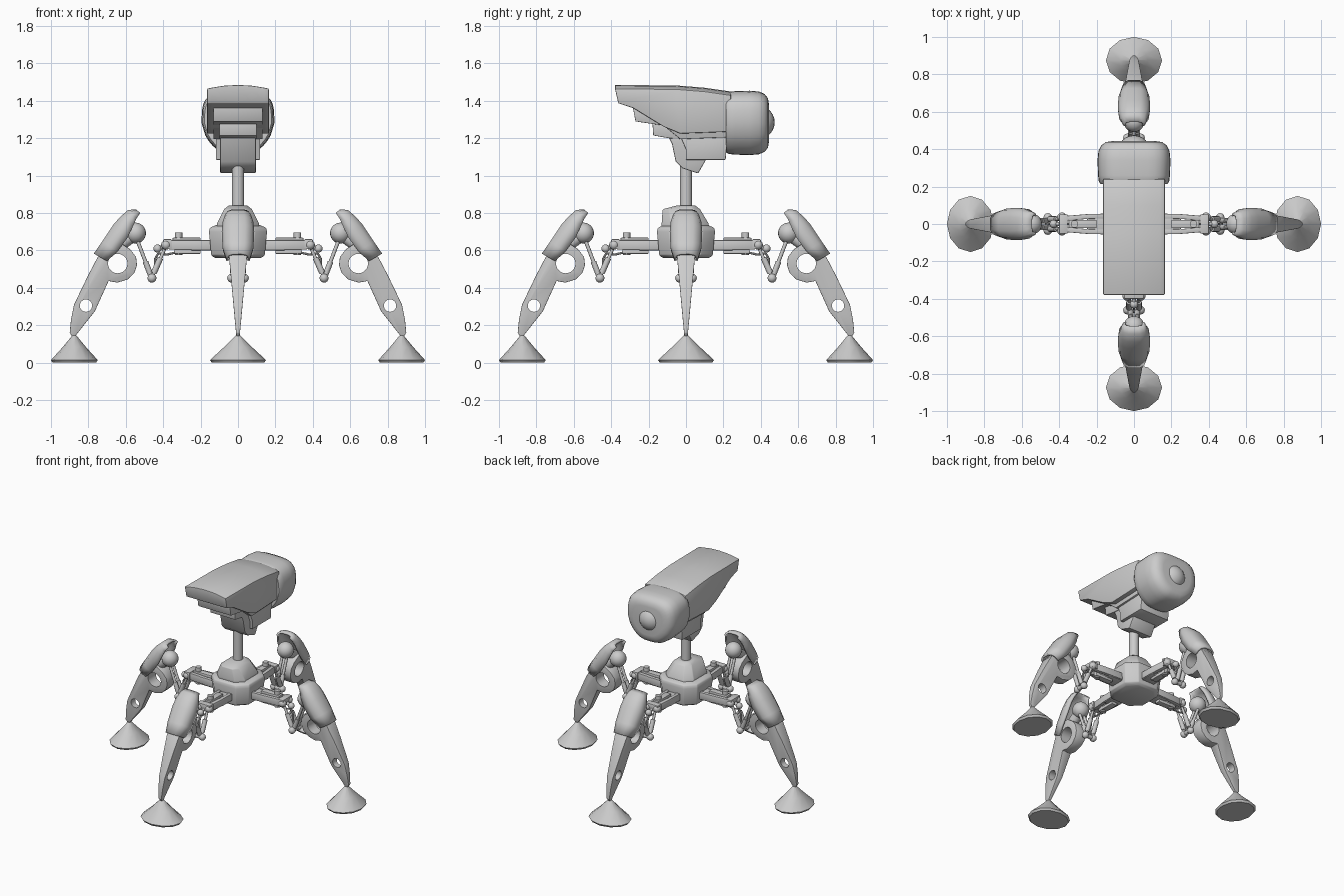
import bpy, bmesh
from math import pi, sin, cos, copysign
from mathutils import Vector

if "Cube" in bpy.data.objects:
    bpy.data.objects.remove(bpy.data.objects["Cube"])

leg_parts = []


def finish(name, bm, smooth=35, bevel=0.0, leg=False):
    bmesh.ops.recalc_face_normals(bm, faces=bm.faces)
    if bevel:
        edges = [e for e in bm.edges if len(e.link_faces) == 2 and e.calc_face_angle(0) > 0.6]
        bmesh.ops.bevel(bm, geom=edges, offset=bevel, segments=2, profile=0.5, affect='EDGES')
    me = bpy.data.meshes.new(name)
    bm.to_mesh(me)
    bm.free()
    ob = bpy.data.objects.new(name, me)
    bpy.context.collection.objects.link(ob)
    me.shade_smooth()
    me.set_sharp_from_angle(angle=smooth * pi / 180)
    if leg:
        leg_parts.append(ob)
    return ob


def loft(name, rings, closed=True, **kw):
    """Skin a list of equal-length point rings."""
    bm = bmesh.new()
    vs = [[bm.verts.new(p) for p in r] for r in rings]
    n = len(rings[0])
    for a, b in zip(vs, vs[1:]):
        for i in range(n if closed else n - 1):
            j = (i + 1) % n
            bm.faces.new((a[i], a[j], b[j], b[i]))
    if closed:
        bm.faces.new(vs[0])
        bm.faces.new(vs[-1])
    return finish(name, bm, **kw)


def side_prism(name, prof, w, **kw):
    """Extrude a (y, z) profile across x."""
    return loft(name, [[(s * w, y, z) for y, z in prof] for s in (-1, 1)], **kw)


def rod(name, p, q, r, r2=None, n=12, leg=True, **kw):
    p, q = Vector(p), Vector(q)
    d = q - p
    bm = bmesh.new()
    bmesh.ops.create_cone(bm, cap_ends=True, segments=n, radius1=r,
                          radius2=r if r2 is None else r2, depth=d.length)
    bm.transform(d.to_track_quat('Z', 'Y').to_matrix().to_4x4())
    bmesh.ops.translate(bm, verts=bm.verts, vec=(p + q) / 2)
    return finish(name, bm, leg=leg, **kw)


def ball(name, c, r, n=16, leg=True):
    bm = bmesh.new()
    bmesh.ops.create_uvsphere(bm, u_segments=n, v_segments=n // 2 + 2, radius=r)
    bmesh.ops.translate(bm, verts=bm.verts, vec=c)
    return finish(name, bm, leg=leg)


def box(name, lo, hi, bevel=0.004, leg=True):
    x0, y0, z0 = lo
    x1, y1, z1 = hi
    ring = [(x0, y0), (x1, y0), (x1, y1), (x0, y1)]
    return loft(name, [[(x, y, z) for x, y in ring] for z in (z0, z1)], bevel=bevel, leg=leg)


def octagon(x, y0, y1, c, z):
    return [(x, y0 + c, z), (x, y1 - c, z), (x - c, y1, z), (c - x, y1, z),
            (-x, y1 - c, z), (-x, y0 + c, z), (c - x, y0, z), (x - c, y0, z)]


# Body: lower hub, faceted upper dome and post
loft("hub", [octagon(h, -h, h, 0.065, z) for h, z in
             ((0.125, 0.56), (0.143, 0.575), (0.155, 0.70), (0.15, 0.722), (0.12, 0.735))], bevel=0.006)
loft("hub_dome", [octagon(x, a, b, c, z) for x, a, b, c, z in
                  ((0.115, -0.13, 0.125, 0.05, 0.72), (0.112, -0.13, 0.12, 0.05, 0.745),
                   (0.075, -0.125, 0.075, 0.035, 0.82), (0.05, -0.05, 0.05, 0.025, 0.84))], bevel=0.005)
rod("neck_post", (0, 0, 0.8), (0, 0, 1.06), 0.033, n=20, leg=False)

# Head: arched hood, stepped underside tiers, neck bracket
hood = [(-0.38, 1.465), (-0.362, 1.387), (-0.28, 1.36), (-0.12, 1.262), (-0.03, 1.225),
        (0.24, 1.235), (0.24, 1.43), (0.10, 1.45), (-0.05, 1.462)]
rings = []
for t in (-1, -0.85, -0.45, 0, 0.45, 0.85, 1):
    up = 0.02 * (1 - t * t)
    rings.append([(0.165 * t, y, z + (up if i in (0, 6, 7, 8) else 0))
                  for i, (y, z) in enumerate(hood)])
loft("head_hood", rings, bevel=0.005)
side_prism("head_tier_upper", [(-0.285, 1.37), (-0.27, 1.29), (-0.12, 1.268), (-0.03, 1.195),
                               (0.22, 1.205), (0.22, 1.38)], 0.132, bevel=0.003)
side_prism("head_tier_lower", [(-0.18, 1.29), (-0.175, 1.215), (-0.09, 1.2), (0.1, 1.19),
                               (0.1, 1.29)], 0.1, bevel=0.003)
side_prism("head_bracket", [(-0.1, 1.22), (-0.075, 1.17), (-0.055, 1.075), (-0.02, 1.04), (0.065, 1.012),
                            (0.11, 1.09), (0.14, 1.22)], 0.095, bevel=0.006)
side_prism("head_battery_box", [(-0.03, 1.21), (0.0, 1.14), (0.0, 1.085), (0.212, 1.085),
                                (0.222, 1.21)], 0.118, bevel=0.004)


# Lens housing: rounded square, narrower at the bottom
def lens_ring(y, s, n=32):
    out = []
    for i in range(n):
        a = 2 * pi * i / n
        u = copysign(abs(cos(a)) ** 0.58, cos(a))
        v = copysign(abs(sin(a)) ** 0.58, sin(a))
        taper = 1 - 0.38 * max(0, -v) ** 1.5
        out.append((0.195 * s * u * taper, y, 1.282 + 0.172 * s * v))
    return out


loft("lens_housing", [lens_ring(y, s) for y, s in
                      ((0.215, 0.92), (0.228, 0.965), (0.26, 0.985), (0.34, 1.0), (0.39, 0.975),
                       (0.42, 0.9), (0.438, 0.77), (0.443, 0.6))], smooth=45)
ball("lens", (0, 0.385, 1.285), 0.089, 24, leg=False)

# Leg arm: rails, bars, end block and bolts
for s in (-1, 1):
    loft("arm_rail", [[(x, s * (y - 0.013), 0.605), (x, s * (y + 0.013), 0.605),
                       (x, s * (y + 0.013), 0.655), (x, s * (y - 0.013), 0.655)]
                      for x, y in ((0.13, 0.043), (0.25, 0.04), (0.37, 0.03))], bevel=0.003, leg=True)
    ball("arm_socket", (0.385, s * 0.036, 0.63), 0.026, 12)
    # Linkage rods and pistons
    rod("link_lower", (0.387, s * 0.026, 0.62), (0.458, s * 0.026, 0.46), 0.009)
    rod("link_piston", (0.415, s * 0.026, 0.56), (0.45, s * 0.026, 0.48), 0.016)
    rod("link_upper", (0.462, s * 0.018, 0.455), (0.548, s * 0.018, 0.68), 0.010)
    rod("link_sleeve", (0.468, s * 0.018, 0.47), (0.495, s * 0.018, 0.54), 0.015)
    ball("link_knuckle", (0.46, s * 0.034, 0.452), 0.024, 12)
box("arm_root", (0.13, -0.05, 0.60), (0.25, 0.05, 0.65))
box("arm_top_bar", (0.20, -0.022, 0.642), (0.35, 0.022, 0.668))
box("arm_bottom_bar", (0.20, -0.022, 0.582), (0.34, 0.022, 0.605))
box("arm_end_block", (0.355, -0.052, 0.61), (0.40, 0.052, 0.66))
rod("arm_bolt", (0.318, 0, 0.575), (0.318, 0, 0.695), 0.02)
rod("link_axle", (0.46, -0.045, 0.452), (0.46, 0.045, 0.452), 0.015)
ball("arm_joint", (0.43, 0, 0.61), 0.022, 12)
rod("arm_joint_pin", (0.38, 0, 0.625), (0.43, 0, 0.61), 0.012)

# Cable drooping from arm to knuckle
cable = [(0.33, 0.59), (0.38, 0.578), (0.425, 0.585), (0.442, 0.56), (0.445, 0.50), (0.46, 0.455)]
for a, b in zip(cable, cable[1:]):
    rod("leg_cable", (a[0], 0, a[1]), (b[0], 0, b[1]), 0.006, n=8)

# Knee: ball and strut inside the shell
ball("knee_ball", (0.548, 0, 0.693), 0.056, 20)
rod("knee_strut", (0.55, 0, 0.69), (0.66, 0, 0.61), 0.035)

# Knee shell: open curved cowl given thickness
cowl = [(0.545, 0.813, 0.525, 0.80, 0.05), (0.585, 0.81, 0.545, 0.77, 0.063), (0.625, 0.775, 0.56, 0.735, 0.075),
        (0.66, 0.735, 0.59, 0.67, 0.08), (0.72, 0.645, 0.645, 0.595, 0.076), (0.765, 0.58, 0.70, 0.545, 0.058)]
rings = []
for ox, oz, ix, iz, w in cowl:
    o, i = Vector((ox, 0, oz)), Vector((ix, 0, iz))
    rings.append([o.lerp(i, t) + Vector((0, w * k, 0)) for k, t in
                  ((-0.95, 1), (-1, 0.55), (-0.85, 0.2), (-0.45, 0), (0.45, 0), (0.85, 0.2), (1, 0.55), (0.95, 1))])
shell = loft("knee_shell", rings, closed=False, smooth=40, leg=True)
mod = shell.modifiers.new("thickness", 'SOLIDIFY')
mod.thickness = 0.014
mod.offset = 0  # centred, so the sheet's winding does not matter

# Shin: plate tapering in thickness, with two round holes
shin_outline = [(0.68, 0.64), (0.75, 0.565), (0.80, 0.47), (0.877, 0.31), (0.893, 0.23), (0.90, 0.16), (0.88, 0.13),
                (0.86, 0.155), (0.765, 0.275), (0.692, 0.437), (0.645, 0.428), (0.59, 0.445), (0.555, 0.478),
                (0.54, 0.52), (0.545, 0.565), (0.575, 0.605), (0.62, 0.635)]
shin = loft("shin", [[(x, s * (0.008 + 0.092 * (z - 0.13)), z) for x, z in shin_outline]
                     for s in (-1, 1)], smooth=40, bevel=0.003, leg=True)
cutters = []
for x, z, r in ((0.643, 0.53, 0.052), (0.813, 0.305, 0.033)):
    c = rod("hole_cutter", (x, -0.2, z), (x, 0.2, z), r, n=24, leg=False)
    c.hide_render = True
    m = shin.modifiers.new("hole", 'BOOLEAN')
    m.object, m.operation, m.solver = c, 'DIFFERENCE', 'EXACT'
    cutters.append(c)
bpy.context.view_layer.update()
cut = bpy.data.meshes.new_from_object(shin.evaluated_get(bpy.context.evaluated_depsgraph_get()))
shin.modifiers.clear()
shin.data = cut
cut.shade_smooth()
cut.set_sharp_from_angle(angle=40 * pi / 180)
for c in cutters:
    bpy.data.objects.remove(c)

# Foot: oval twelve-sided cone with a thin rim
loft("foot", [[(0.875 + 0.125 * k * cos(pi * i / 6), 0.15 * k * sin(pi * i / 6), z) for i in range(12)]
              for k, z in ((0.93, 0.0), (1.0, 0.014), (0.5, 0.083), (0.09, 0.145))], smooth=32, leg=True)

# Repeat the leg on the other three sides
for k in (1, 2, 3):
    for ob in leg_parts:
        dup = ob.copy()
        dup.rotation_euler.z = k * pi / 2
        bpy.context.collection.objects.link(dup)
